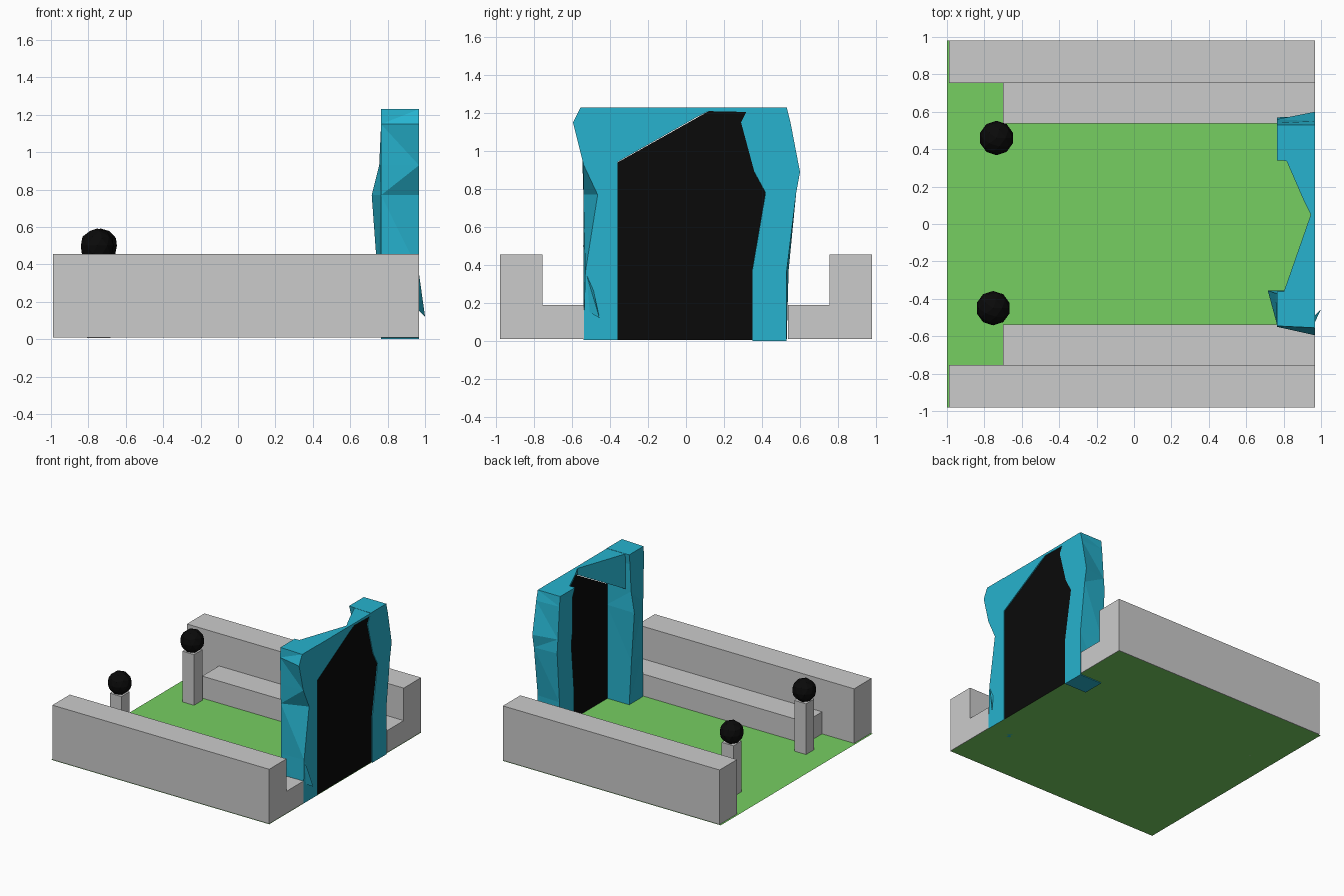
import bpy, bmesh
from mathutils import Vector

if "Cube" in bpy.data.objects:
    bpy.data.objects.remove(bpy.data.objects["Cube"])


def material(name, rgb):
    m = bpy.data.materials.new(name)
    m.diffuse_color = (*rgb, 1)
    m.use_nodes = True
    m.node_tree.nodes["Principled BSDF"].inputs["Base Color"].default_value = m.diffuse_color
    return m


GRASS = material("grass_green", (0.18, 0.62, 0.12))
ROCK = material("rock_blue", (0.02, 0.45, 0.62))
BLACK = material("black", (0.003, 0.003, 0.003))


def finish(bm, name, mat=None):
    bmesh.ops.recalc_face_normals(bm, faces=bm.faces)
    me = bpy.data.meshes.new(name)
    bm.to_mesh(me)
    bm.free()
    ob = bpy.data.objects.new(name, me)
    bpy.context.collection.objects.link(ob)
    if mat:
        me.materials.append(mat)
    return ob


def box(name, lo, hi):
    bm = bmesh.new()
    bmesh.ops.create_cube(bm, size=1)
    lo, hi = Vector(lo), Vector(hi)
    for v in bm.verts:
        v.co = (lo + hi) / 2 + v.co * (hi - lo)
    return finish(bm, name)


def loft(name, rings, mat):
    """Faceted skin through four-sided rings, capped at both ends."""
    bm = bmesh.new()
    rs = [[bm.verts.new(p) for p in r] for r in rings]
    for a, b in zip(rs, rs[1:]):
        for i in range(4):
            j = (i + 1) % 4
            bm.faces.new((a[i], a[j], b[j], b[i]))
    bm.faces.new(rs[0])
    bm.faces.new(rs[-1])
    bmesh.ops.triangulate(bm, faces=bm.faces)
    return finish(bm, name, mat)


def polygon(name, points, mat):
    bm = bmesh.new()
    bm.faces.new([bm.verts.new(p) for p in points])
    return finish(bm, name, mat)


# Grass floor
polygon("grass_floor", [(-1, -.98, .006), (.968, -.98, .006),
                        (.968, .98, .006), (-1, .98, .006)], GRASS)

# Side walls, benches and ball-topped posts
for side, s, px, py in (("left", 1, -.735, .46), ("right", -1, -.753, -.45)):
    y = sorted((s * .755, s * .98))
    box(side + "_wall", (-.99, y[0], .01), (.968, y[1], .455))
    y = sorted((s * .538, s * .755))
    box(side + "_bench", (-.70, y[0], .01), (.968, y[1], .19))
    box(side + "_post", (px - .053, py - .053, .006), (px + .053, py + .053, .42))
    bm = bmesh.new()
    bmesh.ops.create_icosphere(bm, subdivisions=2, radius=.092)
    bmesh.ops.translate(bm, verts=bm.verts, vec=(px, py, .5))
    finish(bm, side + "_ball", BLACK)

# Rock pillars: z, inner back x, inner back y, inner front y, outer front y, outer back y
F, B = .968, .765
left = [(0, B, .35, .35, .53, .53), (.37, B, .35, .35, .53, .54),
        (.78, .77, .38, .42, .58, .57), (.89, B, .37, .36, .60, .56),
        (1.15, .78, .35, .29, .55, .54), (1.23, B, .34, .33, .53, .53)]
right = [(.006, B, -.36, -.36, -.54, -.54), (.36, .745, -.36, -.36, -.53, -.54),
         (.77, .715, -.355, -.36, -.465, -.54), (.93, .755, -.37, -.36, -.54, -.545),
         (1.15, B, -.37, -.36, -.595, -.55), (1.23, B, -.36, -.36, -.555, -.545)]
for name, rows in (("left_rock_pillar", left), ("right_rock_pillar", right)):
    loft(name, [[(bx, by, z), (F, fi, z), (F, fo, z), (B, bo, z)]
                for z, bx, by, fi, fo, bo in rows], ROCK)

# Rock lintel, pinched thin near the middle
loft("rock_lintel", [[(b, y, lo), (F, y, lo), (F, y, 1.228), (b, y, 1.228)]
                     for y, b, lo in ((-.365, .80, .94), (.05, .945, 1.175),
                                      (.12, .91, 1.21), (.35, .81, 1.205))], ROCK)

# Small rock shard near the foot of the right pillar
bm = bmesh.new()
for p in ((.965, -.53, .37), (1, -.455, .12), (.965, -.49, .28), (.96, -.52, .16)):
    bm.verts.new(p)
bmesh.ops.convex_hull(bm, input=bm.verts)
finish(bm, "rock_shard", ROCK)

# Dark doorway panel filling the arch
polygon("doorway", [(.962, y, z) for y, z in (
    (-.36, .006), (.35, .006), (.35, .37), (.42, .78), (.36, .89), (.29, 1.15),
    (.33, 1.21), (.12, 1.21), (-.36, .94))], BLACK)
